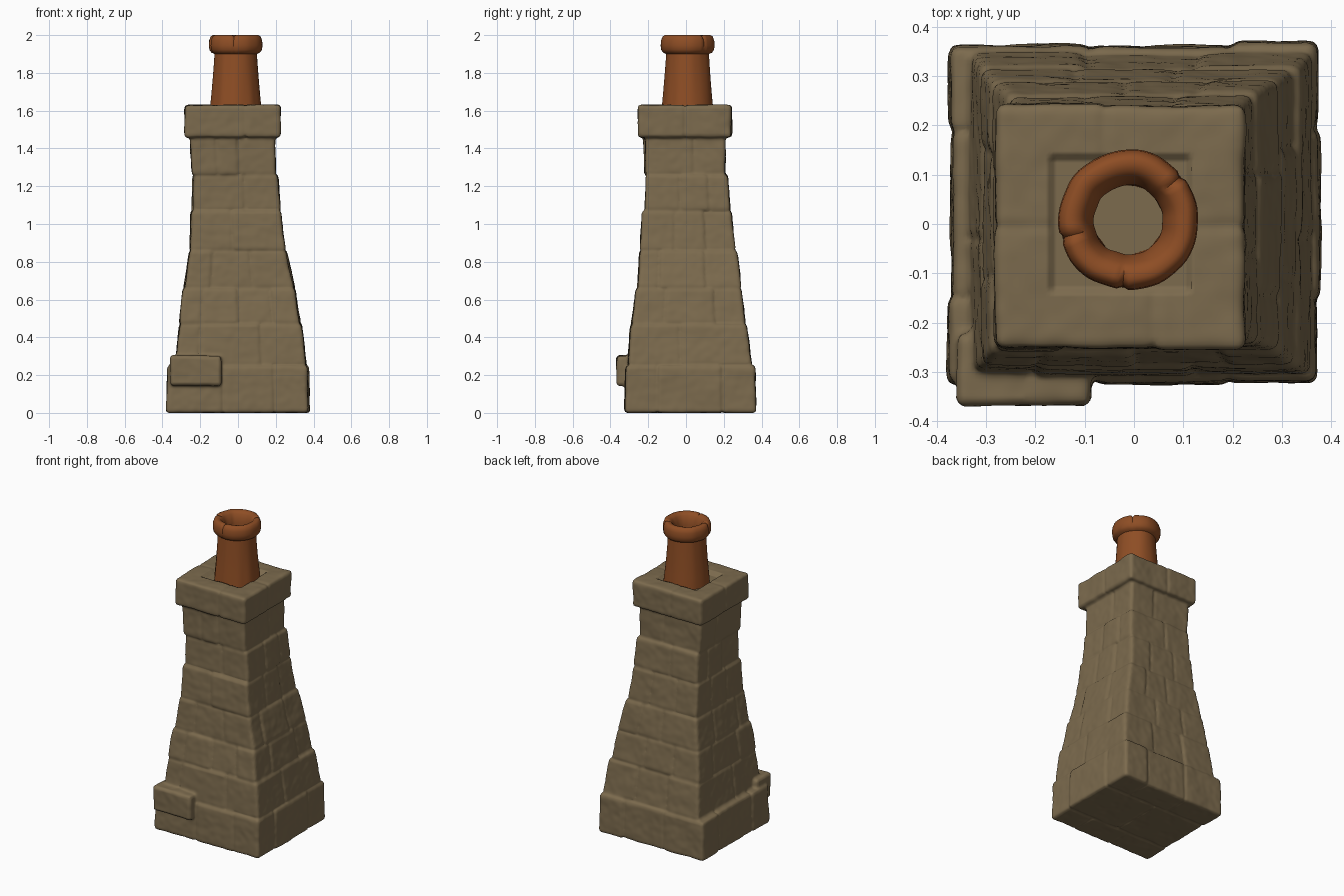
import bpy, bmesh, math, random
from mathutils import Vector, noise

if "Cube" in bpy.data.objects:
    bpy.data.objects.remove(bpy.data.objects["Cube"])

random.seed(4)


def material(name, color):
    m = bpy.data.materials.new(name)
    m.diffuse_color = (*color, 1)
    m.use_nodes = True
    m.node_tree.nodes["Principled BSDF"].inputs["Base Color"].default_value = m.diffuse_color
    return m


stone_mat = material("brown stone", (0.20, 0.145, 0.075))
clay_mat = material("orange clay", (0.27, 0.075, 0.018))


def new_object(name, bm, mat):
    bmesh.ops.recalc_face_normals(bm, faces=bm.faces[:])
    me = bpy.data.meshes.new(name)
    bm.to_mesh(me)
    bm.free()
    ob = bpy.data.objects.new(name, me)
    bpy.context.collection.objects.link(ob)
    me.materials.append(mat)
    return ob


def block(bm, fn):
    """Cube whose corners are placed by fn(right, back, top)."""
    for v in bmesh.ops.create_cube(bm, size=1)["verts"]:
        v.co = Vector(fn(v.co.x > 0, v.co.y > 0, v.co.z > 0))


def lerp(a, b, t):
    return a + (b - a) * t


# Courses: z range, bottom rect, top rect (x0, x1, y0, y1), front / back x cuts, y cuts
courses = [
    (0.00, 0.25, (-.375, .375, -.32, .365), (-.37, .37, -.315, .36), (-.08, .19), (-.09, .20), (-.15, .19)),
    (0.25, 0.47, (-.335, .36, -.305, .345), (-.31, .335, -.29, .315), (-.20, .12), (-.10, .13), (-.03,)),
    (0.47, 0.66, (-.31, .325, -.285, .315), (-.29, .295, -.26, .29), (-.19, .0, .18), (-.12, .08), (-.11, .15)),
    (0.66, 0.86, (-.285, .295, -.255, .29), (-.255, .25, -.24, .265), (-.14, .07), (-.02, .14), (-.14, .10)),
    (0.86, 1.07, (-.25, .245, -.24, .26), (-.245, .22, -.225, .235), (-.03,), (-.10, .08), (-.06, .10)),
    (1.07, 1.26, (-.24, .22, -.22, .23), (-.235, .205, -.215, .215), (.035,), (-.05,), (-.03, .12)),
    (1.26, 1.46, (-.24, .20, -.215, .21), (-.25, .195, -.22, .21), (-.11, .0), (.02,), (.04,)),
    (1.46, 1.63, (-.283, .225, -.248, .242), (-.283, .225, -.248, .242), (.04,), (-.06,), (-.005,)),
]

# Individual stones
bm = bmesh.new()
LAP = 0.002
for z0, z1, lo, hi, front, back, ycuts in courses:
    mid = [(a + b) / 2 for a, b in zip(lo, hi)]
    fx = lambda x: (x - mid[0]) / (mid[1] - mid[0])
    fy = lambda y: (y - mid[2]) / (mid[3] - mid[2])
    rows = [0] + [fy(y) for y in ycuts] + [1]
    for r in range(len(rows) - 1):
        cuts = front if r == 0 else back if r == len(rows) - 2 else (0.0,)
        cols = [0] + [fx(x) for x in cuts] + [1]
        for c in range(len(cols) - 1):
            jx, jy = (random.uniform(-.005, .005) for _ in range(2))

            def corner(right, rear, top):
                q = hi if top else lo
                x = lerp(q[0], q[1], cols[c + right]) + (LAP if right else -LAP)
                y = lerp(q[2], q[3], rows[r + rear]) + (LAP if rear else -LAP)
                if cols[c + right] in (0, 1):
                    x += jx
                if rows[r + rear] in (0, 1):
                    y += jy
                z = z1 + LAP if top and z1 < 1.6 else z1 if top else max(z0 - LAP, 0)
                return x, y, z
            block(bm, corner)

# Loose stone sticking out of the front
block(bm, lambda r, b, t: (-.088 if r else -.36, -.22 if b else -.368, (.302 if r else .306) if t else .143))
bmesh.ops.bevel(bm, geom=bm.edges[:], offset=0.016, segments=2, profile=0.5, affect='EDGES')

# Solid core behind the joints
for i, (z0, z1, lo, hi, *_) in enumerate(courses):
    low = z0 + .012 if i in (0, len(courses) - 1) else z0 - .02
    inset = (.016, -.016, .016, -.016)

    def corner(right, rear, top):
        q = [a + b for a, b in zip(hi if top else lo, inset)]
        return q[right], q[2 + rear], z1 - .012 if top else low
    block(bm, corner)

# Fuse the stones into one weathered surface
stack = new_object("stone_stack", bm, stone_mat)
mod = stack.modifiers.new("fuse", 'REMESH')
mod.mode = 'VOXEL'
mod.voxel_size = 0.008
bpy.context.view_layer.objects.active = stack
stack.select_set(True)
bpy.ops.object.modifier_apply(modifier=mod.name)

bm = bmesh.new()
bm.from_mesh(stack.data)
bmesh.ops.smooth_vert(bm, verts=bm.verts[:], factor=0.5, use_axis_x=True, use_axis_y=True, use_axis_z=True)
bm.normal_update()
for v in bm.verts:
    v.co += v.normal * (noise.noise(v.co * 9) * .004 + noise.noise(v.co * 25) * .002)
    v.co.z = max(v.co.z, 0)
    # square recess in the cap for the pot
    if v.co.z > 1.59 and -.17 < v.co.x < .115 and -.135 < v.co.y < .133:
        v.co.z = min(v.co.z, 1.603)
bm.to_mesh(stack.data)
bm.free()
stack.data.shade_smooth()

# Clay pot: lathed profile (radius, z)
profile = [(.137, 1.59), (.134, 1.63), (.129, 1.68), (.122, 1.76), (.116, 1.84), (.112, 1.90),
           (.128, 1.907), (.139, 1.922), (.142, 1.945), (.140, 1.972), (.132, 1.993), (.12, 2.0),
           (.10, 1.996), (.088, 1.983), (.077, 1.96), (.07, 1.93), (.07, 1.76), (.07, 1.59)]
SEG = 72
CRACKS = (-95, 40, 195)
bm = bmesh.new()
rings = []
for k, (rad, z) in enumerate(profile):
    ring = []
    for s in range(SEG):
        deg = s * 360 / SEG
        a = math.radians(deg)
        p = Vector((math.cos(a), math.sin(a), z))
        r = rad + noise.noise(p * 2.5) * .004
        zz = z
        # cracks across the rim
        if 6 <= k <= 12 and any(abs((deg - c + 180) % 360 - 180) < 2 for c in CRACKS):
            r -= .006
            zz -= .008 if k >= 10 else 0
        ring.append(bm.verts.new((-.011 + r * p.x, .008 + r * p.y, zz)))
    rings.append(ring)
for a, b in zip(rings, rings[1:] + rings[:1]):
    for s in range(SEG):
        t = (s + 1) % SEG
        bm.faces.new((a[s], a[t], b[t], b[s]))
pot = new_object("chimney_pot", bm, clay_mat)
bpy.ops.object.select_all(action='DESELECT')
pot.select_set(True)
bpy.context.view_layer.objects.active = pot
bpy.ops.object.shade_smooth_by_angle(angle=math.radians(45))
